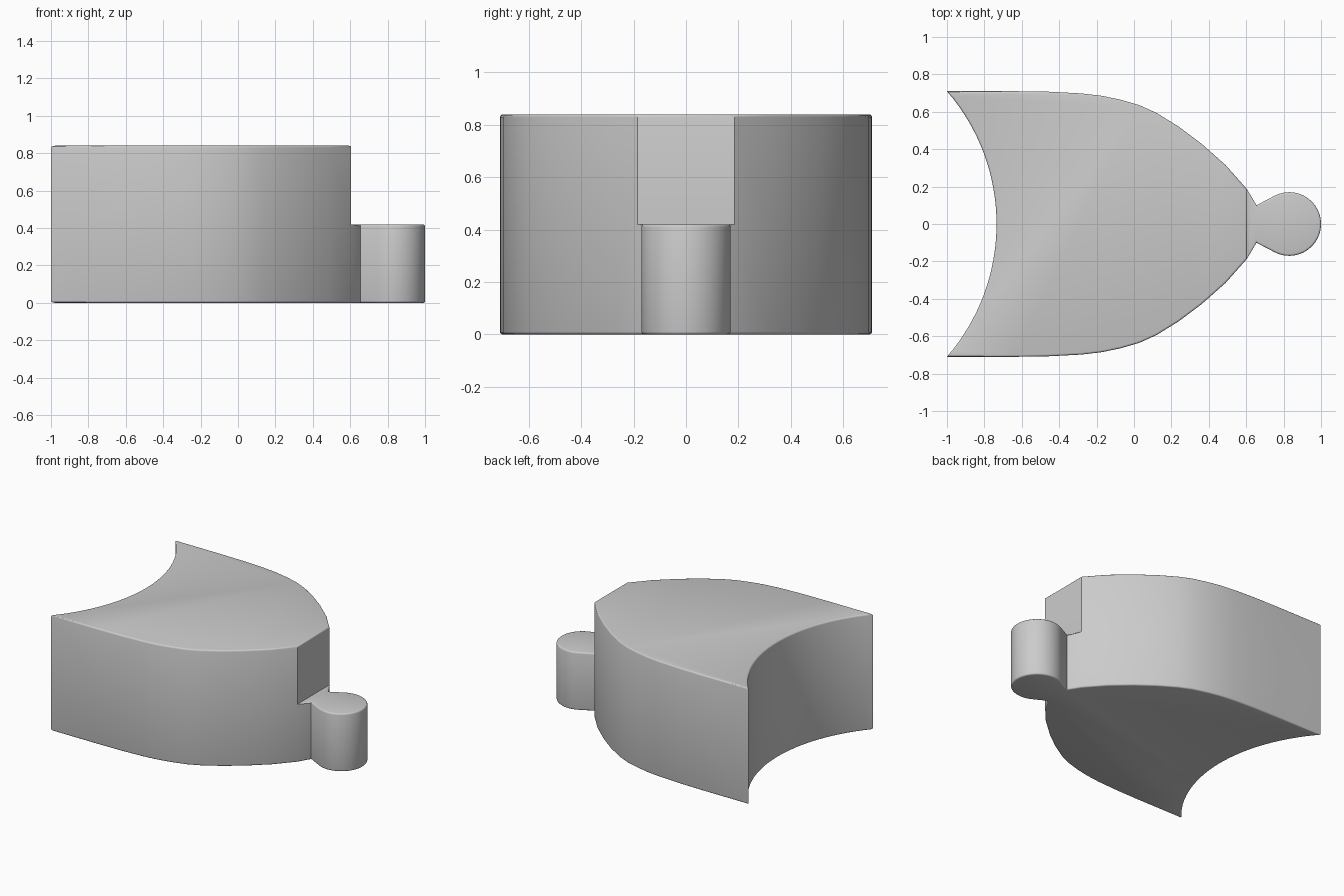
import bpy, bmesh, math

if "Cube" in bpy.data.objects:
    bpy.data.objects.remove(bpy.data.objects["Cube"])

H_BODY, H_TAB = 0.84, 0.42

# Half outlines in plan (y > 0), mirrored below
side = [(-0.63, .71), (-.45, .707), (-.28, .698), (-.17, .685), (-.07, .664), (.03, .635),
        (.12, .594), (.24, .52), (.36, .43), (.49, .315), (.605, .185)]

# Concave back arc, from the lower tip to the upper tip
R, cx = 1.083, -1.818
half = math.asin(0.71 / R)
arc = [(cx + R * math.cos(a), R * math.sin(a))
       for a in (half * (i / 16 - 1) for i in range(33))]
body = arc + side + [(x, -y) for x, y in reversed(side)]

# Round knob with a pinched neck
a0 = math.radians(117.8)
knob = [(.83 + .17 * math.cos(a), .17 * math.sin(a))
        for a in (a0 * (1 - i / 20) for i in range(41))]
neck = [(.655, .10)] + knob + [(.655, -.10)]

bm = bmesh.new()


def ring(points, z):
    return [bm.verts.new((x, y, z)) for x, y in points]


def walls(low, high, closed=True):
    n = len(low)
    for i in range(n if closed else n - 1):
        j = (i + 1) % n
        bm.faces.new((low[i], low[j], high[j], high[i]))


k = len(arc) + len(side)          # body points before the neck
full = body[:k] + neck + body[k:]
bottom, mid, top = ring(full, 0), ring(full, H_TAB), ring(body, H_BODY)
m = k + len(neck)
walls(bottom, mid)
walls(mid[:k] + mid[m:], top)
bm.faces.new(bottom)
bm.faces.new(mid[k - 1:m + 1])    # top of the tab
bm.faces.new(top)
bmesh.ops.recalc_face_normals(bm, faces=bm.faces)

# Soften horizontal rims and the inner step corner
rims = [e for e in bm.edges
        if abs(e.verts[0].co.z - e.verts[1].co.z) < 1e-5 and e.calc_face_angle(0) > 0.6]
bmesh.ops.bevel(bm, geom=rims, offset=0.011, offset_type='OFFSET', segments=3,
                profile=0.5, affect='EDGES', clamp_overlap=True)
bmesh.ops.recalc_face_normals(bm, faces=bm.faces)

mesh = bpy.data.meshes.new("connector_block")
bm.to_mesh(mesh)
bm.free()
obj = bpy.data.objects.new("connector_block", mesh)
bpy.context.collection.objects.link(obj)
bpy.context.view_layer.objects.active = obj
obj.select_set(True)
bpy.ops.object.shade_smooth_by_angle(angle=math.radians(32))
